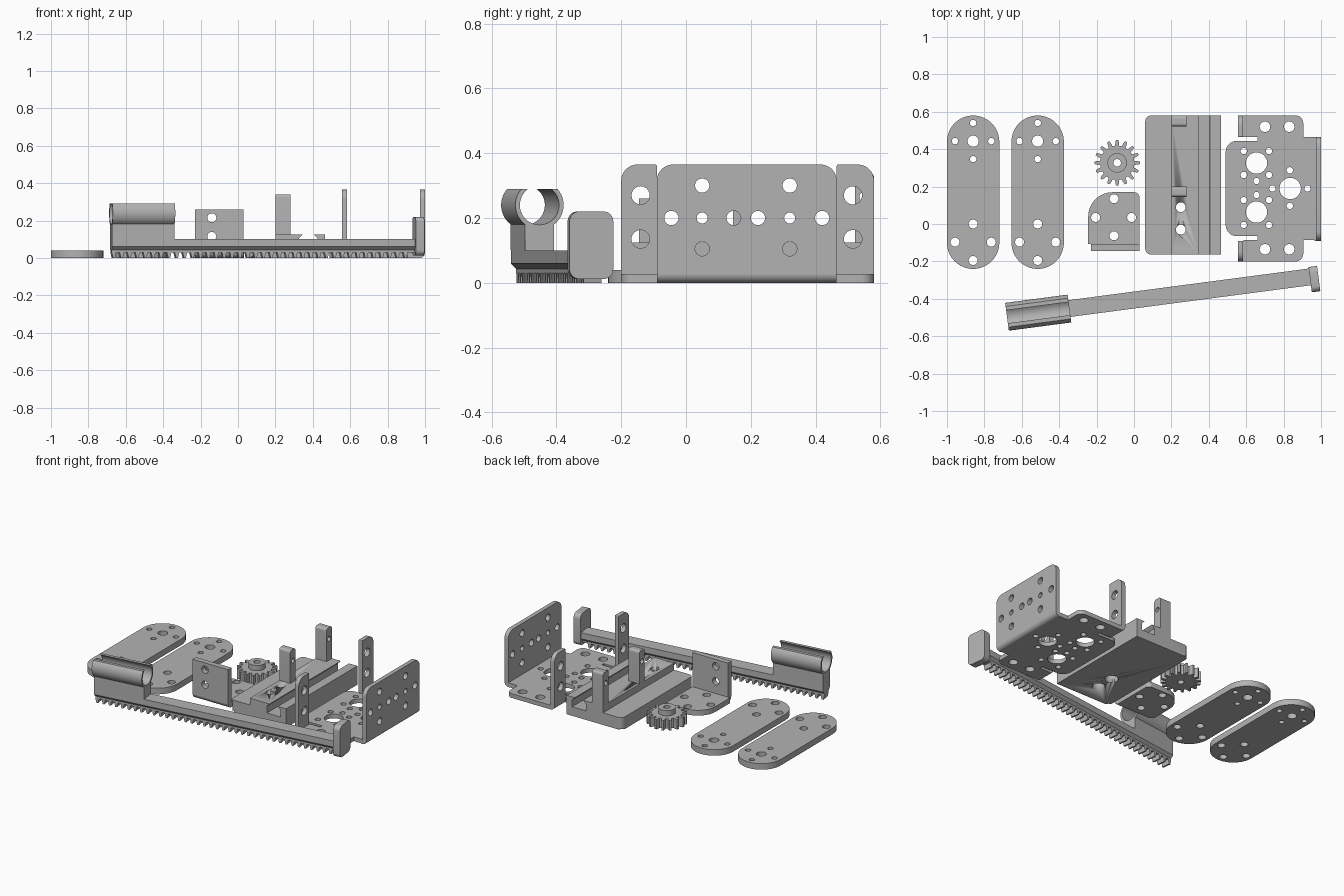
import bpy, bmesh, math
from mathutils import Matrix, Vector

if "Cube" in bpy.data.objects:
    bpy.data.objects.remove(bpy.data.objects["Cube"])

grey = bpy.data.materials.new("light_grey")
grey.diffuse_color = (0.45, 0.45, 0.45, 1)
grey.use_nodes = True
grey.node_tree.nodes["Principled BSDF"].inputs["Base Color"].default_value = grey.diffuse_color

FLAT = Matrix.Identity(4)                                                     # profile in x, y
YZ = Matrix(((0, 0, 1, 0), (1, 0, 0, 0), (0, 1, 0, 0), (0, 0, 0, 1)))         # profile in y, z
XZ = Matrix(((1, 0, 0, 0), (0, 0, -1, 0), (0, 1, 0, 0), (0, 0, 0, 1)))        # profile in x, z


def arc(cx, cy, r, a0, a1, n=12):
    return [(cx + r * math.cos(math.radians(a0 + (a1 - a0) * i / n)),
             cy + r * math.sin(math.radians(a0 + (a1 - a0) * i / n))) for i in range(n + 1)]


def circle(cx, cy, r, n=32):
    return arc(cx, cy, r, 0, 360, n)[:-1]


def rounded(corners, n=8):
    """Outline from (x, y) or (x, y, radius) corners."""
    pts = []
    for i, c in enumerate(corners):
        p = Vector(c[:2])
        if len(c) == 2:
            pts.append(tuple(p))
            continue
        d0 = (Vector(corners[i - 1][:2]) - p).normalized()
        d1 = (Vector(corners[(i + 1) % len(corners)][:2]) - p).normalized()
        mid = p + (d0 + d1) * c[2]
        for k in range(n + 1):
            t = math.pi / 2 * k / n
            pts.append(tuple(mid - d1 * c[2] * math.cos(t) - d0 * c[2] * math.sin(t)))
    return pts


def box(x0, y0, x1, y1, r_bottom=0, r_top=0):
    cs = [(x0, y0, r_bottom), (x1, y0, r_bottom), (x1, y1, r_top), (x0, y1, r_top)]
    return rounded([c if c[2] else c[:2] for c in cs])


def plate(name, outline, lo, hi, holes=(), m=FLAT):
    """Extrude an outline with round holes (x, y, radius) between lo and hi."""
    cu = bpy.data.curves.new(name, 'CURVE')
    cu.dimensions, cu.fill_mode, cu.extrude = '2D', 'BOTH', (hi - lo) / 2
    for ring in [outline] + [circle(*h) for h in holes]:
        s = cu.splines.new('POLY')
        s.points.add(len(ring) - 1)
        for p, q in zip(s.points, ring):
            p.co = (q[0], q[1], 0, 1)
        s.use_cyclic_u = True
    tmp = bpy.data.objects.new(name + "_curve", cu)
    bpy.context.collection.objects.link(tmp)
    dg = bpy.context.evaluated_depsgraph_get()
    me = bpy.data.meshes.new_from_object(tmp.evaluated_get(dg))
    bpy.data.objects.remove(tmp)
    me.transform(m @ Matrix.Translation((0, 0, (lo + hi) / 2)))
    bm = bmesh.new()
    bm.from_mesh(me)
    bmesh.ops.remove_doubles(bm, verts=bm.verts, dist=1e-5)
    bmesh.ops.recalc_face_normals(bm, faces=bm.faces)
    bm.to_mesh(me)
    bm.free()
    me.materials.clear()
    me.materials.append(grey)
    ob = bpy.data.objects.new(name, me)
    bpy.context.collection.objects.link(ob)
    return ob


# Two flat arms
for i, cx in enumerate((-0.86, -0.515)):
    holes = [(cx, 0.54, .017), (cx, 0.443, .03), (cx, 0.347, .017), (cx, 0, .024), (cx, -0.195, .024)]
    for s in (-0.097, 0.097):
        holes += [(cx + s, 0.443, .017), (cx + s, -0.097, .024)]
    plate(f"arm_{i}", arc(cx, 0.44, .14, 0, 180, 32) + arc(cx, -0.10, .14, 180, 360, 32), 0, .04, holes)

# Pinion gear with hub
GX, GY, N = -0.09, 0.327, 16
teeth = []
for k in range(N):
    for frac, r in ((-.30, .092), (-.24, .106), (-.13, .122), (.13, .122), (.24, .106), (.30, .092)):
        a = math.tau * (k + frac) / N
        teeth.append((GX + r * math.cos(a), GY + r * math.sin(a)))
plate("gear", teeth, 0, .065, [(GX, GY, .02)])
plate("gear_hub", circle(GX, GY, .052), .06, .10, [(GX, GY, .02)])

# Small angle bracket
plate("small_bracket_base", rounded([(-.245, -.108), (.03, -.108), (.03, .17, .03), (-.245, .17, .13)]), 0, .035,
      [(-.107, .135, .024), (-.205, .035, .024), (-.013, .035, .024), (-.107, -.063, .024)])
plate("small_bracket_wall", box(-.23, .03, .03, .26), .11, .145,
      [(-.14, .215, .024), (-.14, .115, .024)], XZ)
plate("small_bracket_bend", arc(-.11, .035, .035, 180, 270) + [(-.105, 0), (-.105, .035)], -.23, .03, m=YZ)

# Rail block with dovetail channel
block = plate("rail_block", [(.06, 0), (.465, 0), (.465, .125), (.405, .125), (.425, .105), (.425, .06),
                             (.325, .06), (.325, .105), (.345, .125), (.2, .125), (.2, .08), (.06, .08)],
              -.58, .163, m=XZ)
bm = bmesh.new()
bm.from_mesh(block.data)
corners = [e for e in bm.edges if all(abs(v.co.x - .06) < 1e-4 for v in e.verts)
           and abs(e.verts[0].co.z - e.verts[1].co.z) > .05]
bmesh.ops.bevel(bm, geom=corners, offset=.03, segments=6, affect='EDGES', profile=.5)
bm.to_mesh(block.data)
bm.free()

# Screw holes in the rail block, wider from below
for i, (y, r, lo, hi) in enumerate(((.09, .026, -.1, .3), (-.03, .026, -.1, .3), (.09, .04, -.1, .05), (-.03, .04, -.1, .05))):
    cut = plate(f"screw_cutter_{i}", circle(.25, y, r), lo, hi)
    cut.hide_render = True
    cut.hide_set(True)
    mod = block.modifiers.new("screw_hole", 'BOOLEAN')
    mod.operation, mod.solver, mod.object = 'DIFFERENCE', 'EXACT', cut

# Servo posts on the rail block
for i, (y0, y1) in enumerate(((.145, .2), (.522, .58))):
    plate(f"post_{i}", box(y0, .12, y1, .34, 0, .015), .2, .28, [((y0 + y1) / 2, .265, .016)], YZ)

# Large bracket base
base = [(.585, -.2), (.905, -.2, .04), (.905, -.085), (.972, -.085), (.972, .465), (.905, .465),
        (.905, .58, .04), (.585, .58), (.585, .465), (.66, .465), (.66, .445), (.49, .445, .06),
        (.49, -.065, .06), (.66, -.065), (.66, -.085), (.585, -.085)]
holes = [(x, y, .028) for x in (.70, .83) for y in (.52, -.135)]
holes += [(.655, .326, .057), (.655, .064, .057), (.835, .19, .057)]
holes += [(x, y, .017) for x in (.587, .722) for y in (.39, .262, .128, -.005)]
holes += [(.655, .23, .017), (.655, .155, .017), (.833, .287, .017), (.833, .097, .017),
          (.74, .19, .017), (.928, .19, .017)]
plate("large_bracket_base", rounded(base), 0, .028, holes)

# Large bracket end wall
holes = [(y, z, .022) for y in (.05, .32) for z in (.3, .105)]
holes += [(y, .2, .022) for y in (-.045, .147, .222, .42)] + [(.05, .2, .017), (.32, .2, .017)]
plate("large_bracket_wall", box(-.09, .028, .465, .365, 0, .05), .972, 1.0, holes, YZ)
plate("large_bracket_bend", arc(.972, .028, .028, 270, 360) + [(.965, .028), (.965, 0)], -.465, .09, m=XZ)

# Large bracket ears
for i, (y0, y1, yc, rl, rr) in enumerate(((-.2, -.09, -.14, .05, .005), (.465, .58, .515, .005, .05))):
    ear = rounded([(y0, .028), (y1, .028), (y1, .365, rr), (y0, .365, rl)])
    plate(f"ear_{i}", ear, .555, .583, [(yc, .27, .028), (yc, .135, .028)], YZ)
    plate(f"ear_bend_{i}", arc(.583, .028, .028, 180, 270) + [(.59, 0), (.59, .028)], -y1, -y0, m=XZ)

# Toothed rack, slightly turned
R = Matrix.Translation((-.345, -.452, 0)) @ Matrix.Rotation(math.radians(7.5), 4, 'Z')
plate("rack_bar", [(-.028, .03), (.028, .03), (.028, .043), (.045, .06), (.045, .10), (-.045, .10),
                   (-.045, .06), (-.028, .043)], -.337, 1.31, m=R @ YZ)
PITCH, COUNT = .0425, 38
comb = [(1.30, .035), (-.337, .035)]
for k in range(COUNT):
    u = -.325 + PITCH * k
    comb += [(u - .012, .032), (u - .005, 0), (u + .006, 0), (u + .013, .032)]
plate("rack_teeth", comb, -.028, .028, m=R @ XZ)

# Stop plate at the far end of the rack
plate("rack_stop", box(-.083, .012, .053, .22, .03, .03), 1.296, 1.342, m=R @ YZ)

# Open clip and its neck
plate("clip_neck", [(-.045, .095), (.045, .095)] + arc(0, .24, .068, -48, -132), -.337, 0, m=R @ YZ)
plate("clip_tube", arc(0, .24, .075, 138.2, 401.8, 40) + arc(0, .24, .061, 415, 125, 40), -.337, 0, m=R @ YZ)

# Smooth the round surfaces, keep edges sharp
for ob in bpy.context.scene.objects:
    if not ob.hide_render:
        ob.select_set(True)
        bpy.context.view_layer.objects.active = ob
bpy.ops.object.shade_smooth_by_angle(angle=math.radians(30))
